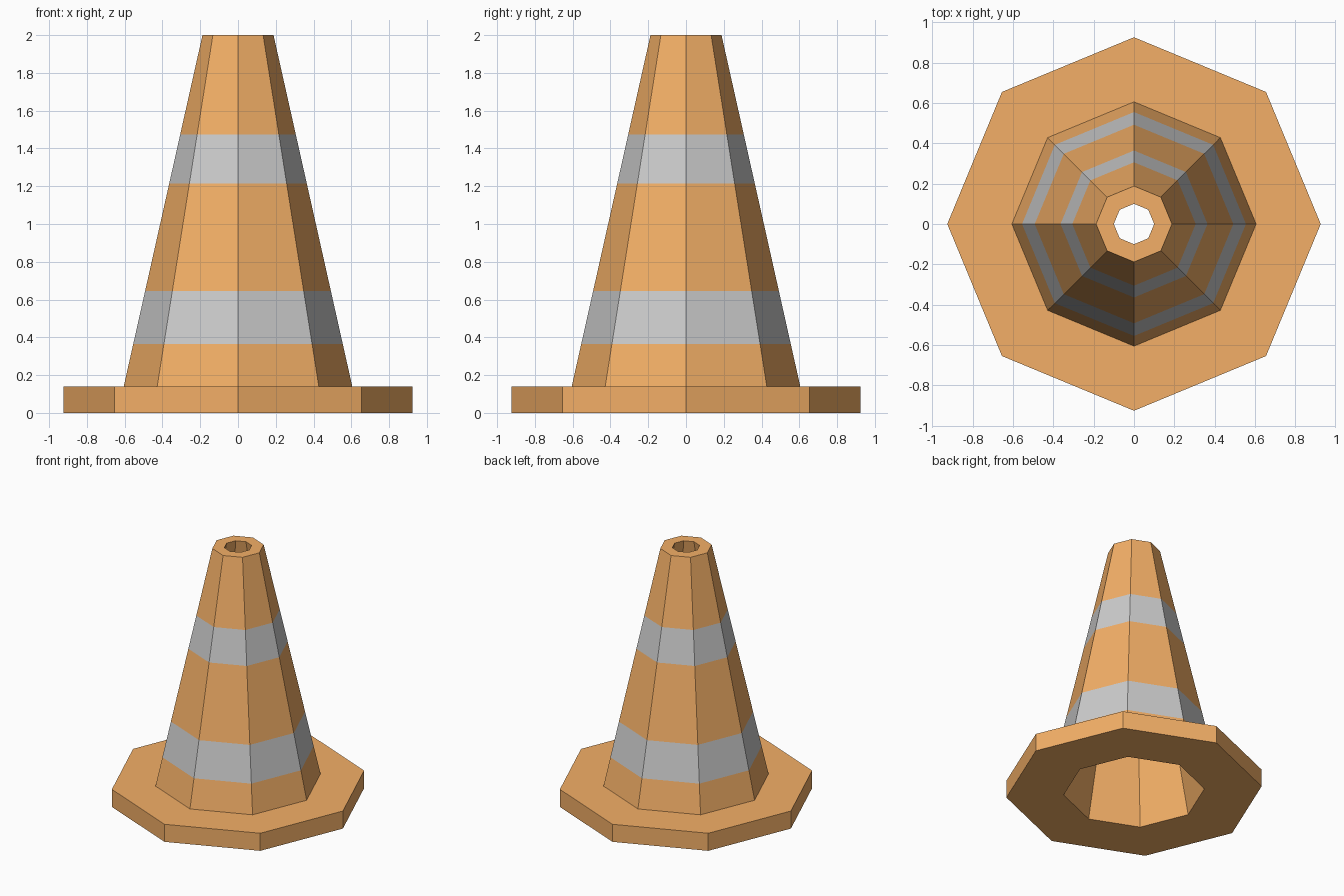
import bpy, bmesh
from math import cos, sin, pi

if "Cube" in bpy.data.objects:
    bpy.data.objects.remove(bpy.data.objects["Cube"])

SIDES = 8


def material(name, rgb):
    m = bpy.data.materials.new(name)
    m.diffuse_color = (*rgb, 1)
    m.use_nodes = True
    m.node_tree.nodes["Principled BSDF"].inputs["Base Color"].default_value = m.diffuse_color
    return m


def cone_radius(z):
    # outer wall tapers evenly from the base plate to the tip
    return 0.605 + (0.188 - 0.605) * (z - 0.14) / (2.0 - 0.14)


# Closed cross-section (radius, z): plate, striped wall, rim, hollow inside
stripe_heights = [0.14, 0.365, 0.645, 1.215, 1.475, 2.0]
profile = [(0.51, 0), (0.925, 0), (0.925, 0.14)]
profile += [(cone_radius(z), z) for z in stripe_heights]
profile += [(0.10, 2.0)]
stripe_segments = {4, 6}

# Revolve the section into eight flat sides
bm = bmesh.new()
rings = []
for i in range(SIDES):
    a = 2 * pi * i / SIDES
    rings.append([bm.verts.new((r * cos(a), r * sin(a), z)) for r, z in profile])
n = len(profile)
for i in range(SIDES):
    a, b = rings[i], rings[(i + 1) % SIDES]
    for j in range(n):
        k = (j + 1) % n
        face = bm.faces.new((a[j], b[j], b[k], a[k]))
        face.material_index = 1 if j in stripe_segments else 0
bmesh.ops.recalc_face_normals(bm, faces=bm.faces)

mesh = bpy.data.meshes.new("traffic_cone")
bm.to_mesh(mesh)
bm.free()
mesh.materials.append(material("orange", (0.9, 0.43, 0.135)))
mesh.materials.append(material("reflective_grey", (0.8, 0.8, 0.8)))
cone = bpy.data.objects.new("traffic_cone", mesh)
bpy.context.collection.objects.link(cone)
